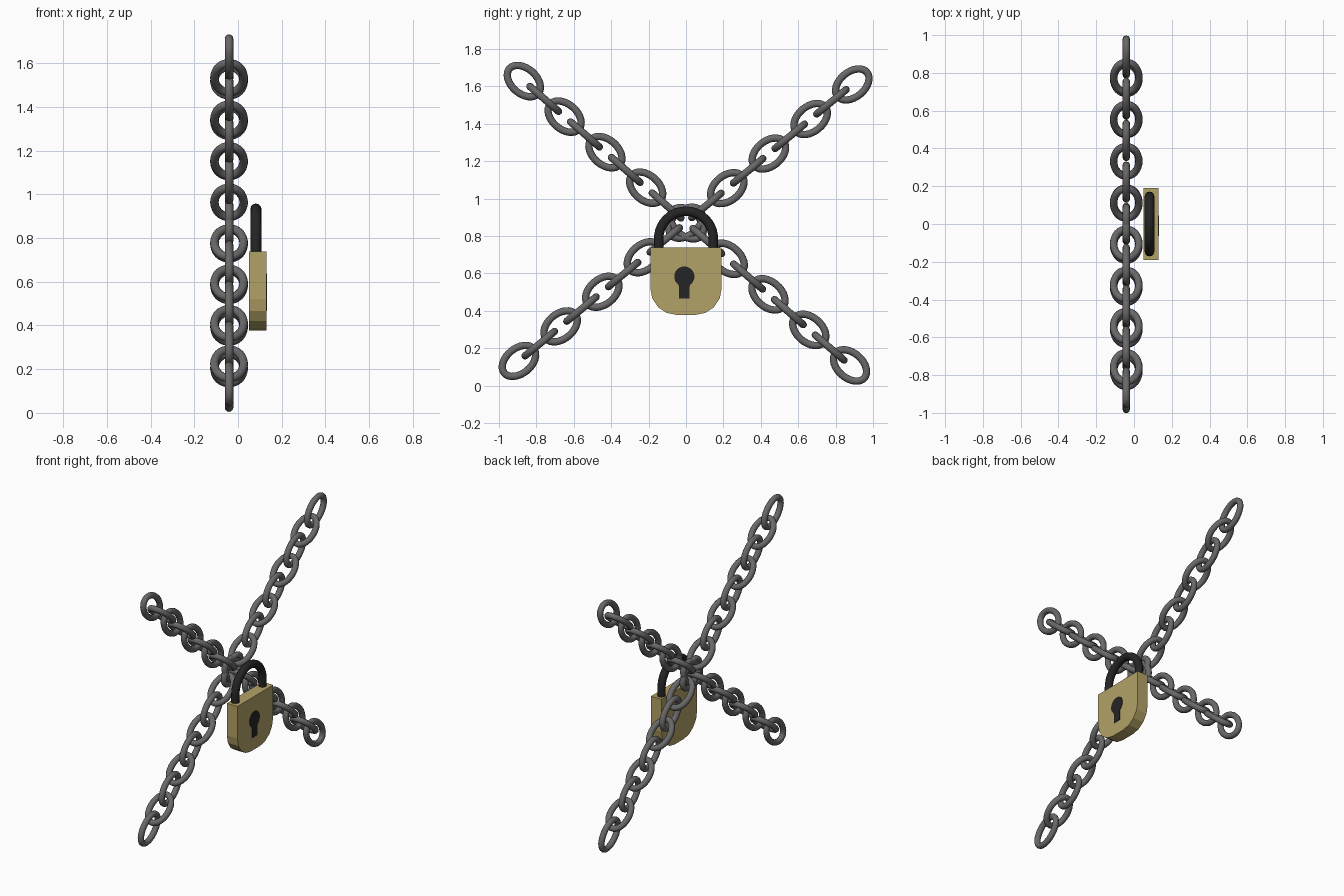
import bpy, bmesh
from math import sin, cos, pi
from mathutils import Vector, Matrix

cube = bpy.data.objects.get("Cube")
if cube:
    bpy.data.objects.remove(cube, do_unlink=True)


def material(name, color):
    m = bpy.data.materials.new(name)
    m.use_nodes = True
    m.diffuse_color = (*color, 1)
    bsdf = next(n for n in m.node_tree.nodes if n.type == 'BSDF_PRINCIPLED')
    bsdf.inputs["Base Color"].default_value = (*color, 1)
    return m


steel = material("chain grey", (0.14, 0.14, 0.14))
brass = material("brass", (0.45, 0.365, 0.135))
black = material("black metal", (0.018, 0.018, 0.018))


def finish(bm, name, mat, smooth=False):
    bmesh.ops.recalc_face_normals(bm, faces=bm.faces)
    mesh = bpy.data.meshes.new(name)
    for f in bm.faces:
        f.smooth = smooth and len(f.verts) == 4
    bm.to_mesh(mesh)
    bm.free()
    mesh.materials.append(mat)
    return mesh


def add(name, mesh, matrix=None):
    ob = bpy.data.objects.new(name, mesh)
    bpy.context.collection.objects.link(ob)
    if matrix:
        ob.matrix_world = matrix
    return ob


def tube(name, path, normal, radius, mat, closed, sides=12):
    """Sweep a round section along a flat path."""
    bm = bmesh.new()
    n = len(path)
    rings = []
    for i, p in enumerate(path):
        a = path[(i - 1) % n] if closed else path[max(i - 1, 0)]
        b = path[(i + 1) % n] if closed else path[min(i + 1, n - 1)]
        side = (b - a).normalized().cross(normal)
        rings.append([bm.verts.new(p + radius * (side * cos(t) + normal * sin(t)))
                      for t in (2 * pi * k / sides for k in range(sides))])
    for i in range(n if closed else n - 1):
        r, s = rings[i], rings[(i + 1) % n]
        for k in range(sides):
            j = (k + 1) % sides
            bm.faces.new((r[k], r[j], s[j], s[k]))
    if not closed:
        bm.faces.new(rings[0])
        bm.faces.new(rings[-1])
    return finish(bm, name, mat, True)


def plate(name, outline, x0, x1, mat):
    """Extrude a (y, z) outline from x0 to x1."""
    bm = bmesh.new()
    face = bm.faces.new([bm.verts.new((x0, y, z)) for y, z in outline])
    out = bmesh.ops.extrude_face_region(bm, geom=[face])
    moved = [v for v in out["geom"] if isinstance(v, bmesh.types.BMVert)]
    bmesh.ops.translate(bm, verts=moved, vec=(x1 - x0, 0, 0))
    return finish(bm, name, mat)


# Chains: one oval link, repeated with alternating quarter turns
oval = [Vector((0.102 * cos(t), 0.067 * sin(t), 0))
        for t in (2 * pi * i / 32 for i in range(32))]
link = tube("chain_link", oval, Vector((0, 0, 1)), 0.0195, steel, True)
CHAIN_X = -0.041
across = Vector((1, 0, 0))


def chain(name, start, end, links=17):
    start, end = Vector((CHAIN_X, *start)), Vector((CHAIN_X, *end))
    along = (end - start).normalized()
    up = across.cross(along)
    for i in range(links):
        y, z = (up, across) if i % 2 == 0 else (across, -up)
        turn = Matrix((along, y, z)).transposed().to_4x4()
        pos = start.lerp(end, i / (links - 1))
        add(f"{name}_link_{i + 1}", link, Matrix.Translation(pos) @ turn)


chain("falling_chain", (-0.867, 1.628), (0.877, 0.108))
chain("rising_chain", (-0.893, 0.132), (0.889, 1.61))

# Padlock body: flat top, faceted round lower corners
W, TOP, BOTTOM, R = 0.191, 0.738, 0.378, 0.142
half = [(W, TOP)] + [(W - R + R * cos(a), BOTTOM + R - R * sin(a))
                     for a in (pi / 8 * i for i in range(5))]
body = half + [(-y, z) for y, z in reversed(half)]
add("padlock_body", plate("padlock_body", body, 0.05, 0.13, brass))

# Shackle: straight legs joined by a half circle
SR, SX, SZ = 0.146, 0.082, 0.786
arch = [Vector((SX, SR * cos(a), SZ + SR * sin(a)))
        for a in (pi * i / 20 for i in range(21))]
arch = [Vector((SX, SR, 0.71))] + arch + [Vector((SX, -SR, 0.71))]
add("shackle", tube("shackle", arch, across, 0.0255, black, False))

# Keyhole: round head running into a straight slot
KY, KZ, KR = -0.009, 0.583, 0.054
head = [(KY + KR * cos(a), KZ + KR * sin(a))
        for a in (-pi * 0.3 + 1.6 * pi * i / 20 for i in range(21))]
slot = [(KY - 0.028, 0.525), (KY - 0.028, 0.465),
        (KY + 0.028, 0.465), (KY + 0.028, 0.525)]
add("keyhole", plate("keyhole", head + slot, 0.128, 0.133, black))
